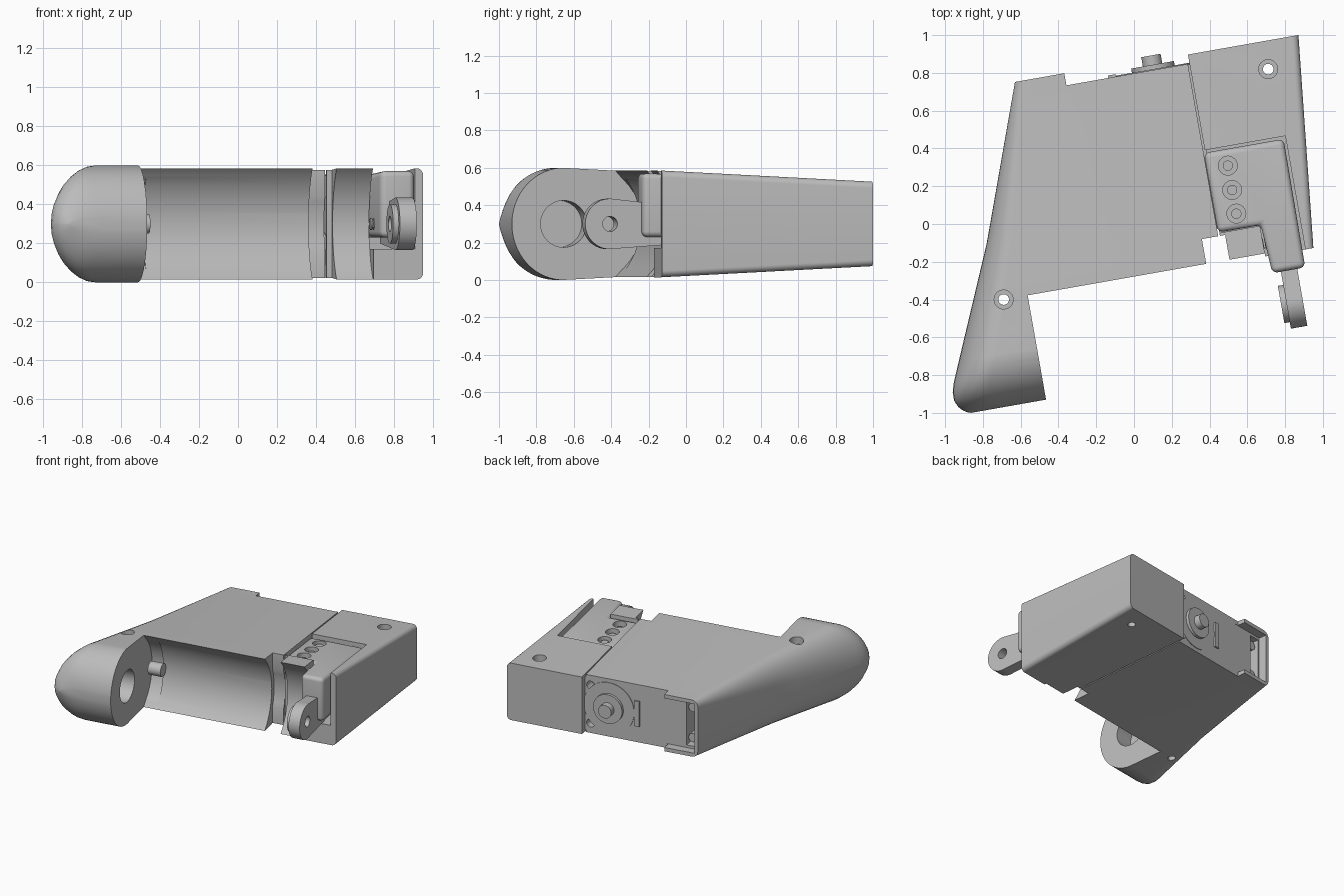
import bpy, bmesh, math
from mathutils import Matrix

if "Cube" in bpy.data.objects:
    bpy.data.objects.remove(bpy.data.objects["Cube"], do_unlink=True)

grey = bpy.data.materials.new("plain grey")
grey.use_nodes = True
grey.diffuse_color = (0.5, 0.5, 0.5, 1)
grey.node_tree.nodes["Principled BSDF"].inputs["Base Color"].default_value = (0.5, 0.5, 0.5, 1)
parts = []
AXIS = -0.555  # pivot line shared by the round socket, nose and lever


def finish(bm, name, keep=True):
    bmesh.ops.recalc_face_normals(bm, faces=bm.faces)
    me = bpy.data.meshes.new(name)
    bm.to_mesh(me)
    bm.free()
    me.materials.append(grey)
    ob = bpy.data.objects.new(name, me)
    bpy.context.collection.objects.link(ob)
    if keep:
        parts.append(ob)
    return ob


def box(name, x, y, z, keep=True):
    bm = bmesh.new()
    bmesh.ops.create_cube(bm, size=1)
    for v in bm.verts:
        v.co = [lo + (c + 0.5) * (hi - lo) for c, (lo, hi) in zip(v.co, (x, y, z))]
    return finish(bm, name, keep)


def rod(name, axis, centre, r, span, keep=True, seg=48):
    """Cylinder along axis; centre gives the other two coordinates."""
    bm = bmesh.new()
    bmesh.ops.create_cone(bm, cap_ends=True, segments=seg, radius1=r, radius2=r, depth=span[1] - span[0])
    mid = sum(span) / 2
    a, b = centre
    if axis == "x":
        m = Matrix.Translation((mid, a, b)) @ Matrix.Rotation(math.pi / 2, 4, "Y")
    elif axis == "y":
        m = Matrix.Translation((a, mid, b)) @ Matrix.Rotation(math.pi / 2, 4, "X")
    else:
        m = Matrix.Translation((a, b, mid))
    bmesh.ops.transform(bm, matrix=m, verts=bm.verts)
    return finish(bm, name, keep)


def skin(name, rings, keep=True):
    bm = bmesh.new()
    loops = [[bm.verts.new(p) for p in ring] for ring in rings]
    n = len(loops[0])
    for a, b in zip(loops, loops[1:]):
        for i in range(n):
            j = (i + 1) % n
            bm.faces.new((a[i], a[j], b[j], b[i]))
    bm.faces.new(loops[0])
    bm.faces.new(loops[-1])
    return finish(bm, name, keep)


def apply(ob, mod):
    bpy.context.view_layer.objects.active = ob
    bpy.ops.object.modifier_apply(modifier=mod.name)


def cut(ob, *cutters):
    for c in cutters:
        m = ob.modifiers.new("cut", "BOOLEAN")
        m.operation, m.solver, m.object = "DIFFERENCE", "EXACT", c
        apply(ob, m)
        bpy.data.objects.remove(c, do_unlink=True)


def cbox(x, y, z):
    return box("cutter", x, y, z, False)


def crod(axis, centre, r, span):
    return rod("cutter", axis, centre, r, span, False)


def half_height(y):
    if y < AXIS:
        return 0.3 * math.sqrt(max(0, 1 - ((y - AXIS) / 0.281) ** 2))
    return 0.27 - 0.053 * y


def interp(table, y):
    for (y0, x0), (y1, x1) in zip(table, table[1:]):
        if y <= y1:
            return x0 + (x1 - x0) * (y - y0) / (y1 - y0)
    return table[-1][1]


def section(y, inner, outer, rx, rz):
    """Flat slab section with its outer edge rounded."""
    h = half_height(y)
    rz = min(rz, h * 0.98)
    s = 1 if outer > inner else -1
    ring = [(inner, y, -h), (inner, y, h)]
    for sign in (1, -1):
        for i in range(9):
            a = math.pi / 2 * (i / 8 if sign > 0 else 1 - i / 8)
            ring.append((outer - s * rx * (1 - math.sin(a)), y, sign * (h - rz * (1 - math.cos(a)))))
    return ring


# Main housing with the bulbous nose
edge = [(-0.836, -1.02), (-0.825, -1.05), (-0.8, -1.08), (-0.76, -1.1), (-0.71, -1.1),
        (-0.66, -1.085), (AXIS, -1.04), (0.036, -0.785), (0.85, -0.49)]
stations = [AXIS - 0.28 * math.sin(math.radians(a)) for a in range(88, 0, -6)]
stations += [AXIS + (0.85 - AXIS) * i / 12 for i in range(13)]
rings = []
for y in stations:
    t = min(1, (0.85 - y) / 1.42)
    rings.append(section(y, 0.428, interp(edge, y), 0.05 + 0.15 * t, 0.05 + 0.25 * t))
housing = skin("main_housing", rings)
cut(housing,
    crod("x", (AXIS, 0), 0.4, (-0.62, 0.6)),
    crod("x", (-0.46, 0), 0.33, (-0.62, -0.52)),
    cbox((0.34, 0.6), (-0.6, -0.141), (-1, 1)),
    crod("x", (AXIS, 0), 0.44, (0.34, 0.6)),
    crod("x", (AXIS, 0), 0.125, (-0.77, -0.5)),
    cbox((-0.225, 0.6), (0.785, 1), (-1, 1)),
    cbox((-0.465, -0.2), (0.783, 1), (-0.195, 0.195)),
    cbox((-0.455, -0.37), (0.5, 1), (-0.175, 0.175)),
    crod("z", (-0.749, -0.274), 0.028, (-1, 1)),
    crod("z", (-0.749, -0.274), 0.05, (0.23, 1)),
    crod("y", (0.39, 0.15), 0.032, (0.7, 1)),
    crod("y", (0.39, -0.15), 0.032, (0.7, 1)))

# End cover with pocket, side wall and curved front prong
rings = [section(y, 0.437, 0.913 + 0.118 * (y + 0.293) / 1.127, 0.035, 0.035)
         for y in (-0.29, 0, 0.4, 0.834)]
cover = skin("end_cover", rings)
cut(cover,
    cbox((0.42, 0.87), (-0.125, 0.32), (-0.13, 1)),
    cbox((0.655, 0.87), (-0.5, -0.1), (-0.13, 1)),
    crod("x", (AXIS, 0), 0.4, (0.4, 0.655)),
    cbox((0.4, 0.465), (-0.5, -0.141), (-1, 1)),
    crod("z", (0.842, 0.684), 0.028, (-1, 1)),
    crod("z", (0.842, 0.684), 0.05, (0.18, 1)))
box("seam_core", (0.42, 0.445), (-0.1, 0.78), (-0.21, 0.21))

# Control block sitting in the pocket
outline = [(0.43, -0.122), (0.66, -0.122), (0.676, -0.384), (0.853, -0.384), (0.858, 0.306), (0.43, 0.306)]
block = skin("control_block", [[(x, y, -0.07) for x, y in outline],
                               [(x, y, half_height(y) - 0.018) for x, y in outline]])
bev = block.modifiers.new("round", "BEVEL")
bev.width, bev.segments, bev.limit_method = 0.03, 5, "ANGLE"
apply(block, bev)
for y in (0.218, 0.087, -0.04):
    cut(block, crod("z", (0.543, y), 0.05, (0.15, 1)))
    rod("button_pin", "z", (0.543, y), 0.027, (0.1, 0.225), seg=32)

# Lever with eyelet and boss
side = [(AXIS + 0.135 * math.cos(a), 0.135 * math.sin(a))
        for a in (math.radians(80 + 200 * i / 32) for i in range(33))]
side += [(-0.1, -0.1), (-0.1, 0.085)]
lever = skin("lever", [[(x, y, z) for y, z in side] for x in (0.722, 0.81)])
boss = rod("lever_boss", "x", (AXIS, 0), 0.1, (0.693, 0.724))
for ob in (lever, boss):
    cut(ob, crod("x", (AXIS, 0), 0.04, (0.6, 0.9)))
for i in range(4):
    rod("spring_coil", "x", (-0.22, 0), 0.03, (0.65 + 0.014 * i, 0.658 + 0.014 * i), seg=24)

# Rear drive: face plate, hub and shaft
rod("rear_plate", "y", (0.243, 0), 0.2, (0.77, 0.79), seg=64)
rod("rear_hub", "y", (0.243, 0), 0.115, (0.77, 0.813))
rod("rear_shaft", "y", (0.243, 0), 0.052, (0.8, 0.863))
box("rear_tab", (0, 0.04), (0.77, 0.798), (-0.1, 0.1))
for z in (-0.12, 0.12):
    rod("cavity_post", "y", (-0.41, z), 0.035, (0.49, 0.76), seg=32)
rod("socket_pin", "x", (-0.2, 0), 0.05, (-0.6, -0.5), seg=32)

# Smooth curved surfaces, turn everything into place
for ob in bpy.context.view_layer.objects:
    ob.select_set(ob in parts)
bpy.context.view_layer.objects.active = housing
bpy.ops.object.shade_smooth_by_angle(angle=math.radians(30))
for ob in parts:
    ob.rotation_euler.z = math.radians(10)
    ob.location.z = 0.3
